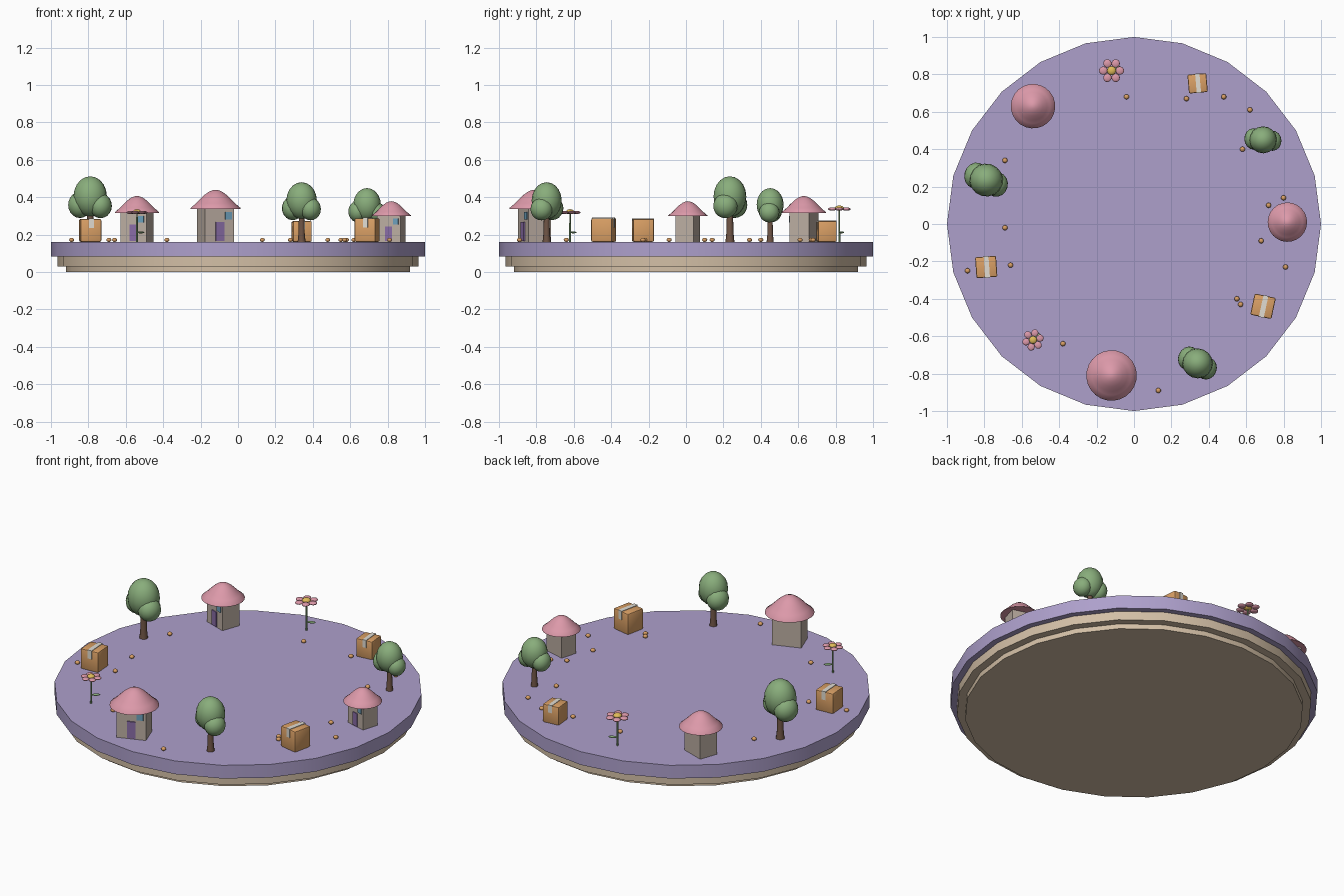
import bpy, bmesh
from math import sin, cos, pi, radians
from mathutils import Matrix, Vector

if "Cube" in bpy.data.objects:
    bpy.data.objects.remove(bpy.data.objects["Cube"])

GROUND = 0.162


def material(name, rgb):
    m = bpy.data.materials.new(name)
    m.diffuse_color = (*rgb, 1)
    m.use_nodes = True
    m.node_tree.nodes["Principled BSDF"].inputs["Base Color"].default_value = m.diffuse_color
    return m


LILAC = material("lilac", (0.42, 0.35, 0.60))
TAN = material("tan", (0.65, 0.52, 0.38))
WALL = material("wall", (0.50, 0.42, 0.36))
PINK = material("pink", (0.72, 0.32, 0.40))
GREEN = material("green", (0.25, 0.42, 0.20))
BROWN = material("brown", (0.16, 0.09, 0.06))
ORANGE = material("orange", (0.70, 0.35, 0.13))
WHITE = material("tape_white", (0.75, 0.72, 0.65))
PURPLE = material("door_purple", (0.25, 0.15, 0.38))
BLUE = material("window_blue", (0.15, 0.35, 0.50))
YELLOW = material("yellow", (0.75, 0.50, 0.10))


def finish(name, bm, mat, frame, angle=40):
    bmesh.ops.recalc_face_normals(bm, faces=bm.faces)
    me = bpy.data.meshes.new(name)
    bm.to_mesh(me)
    bm.free()
    me.materials.append(mat)
    ob = bpy.data.objects.new(name, me)
    bpy.context.collection.objects.link(ob)
    ob.matrix_world = frame
    bpy.context.view_layer.objects.active = ob
    ob.select_set(True)
    bpy.ops.object.shade_smooth_by_angle(angle=radians(angle))
    ob.select_set(False)
    return ob


def lathe(name, profile, sides, mat, frame=Matrix(), angle=40):
    """Revolve (radius, z) points round z; ends are capped."""
    bm = bmesh.new()
    rings = []
    for r, z in profile:
        if r == 0:
            rings.append([bm.verts.new((0, 0, z))] * sides)
        else:
            rings.append([bm.verts.new((r * cos(2 * pi * i / sides), r * sin(2 * pi * i / sides), z))
                          for i in range(sides)])
    for a, b in zip(rings, rings[1:]):
        for i in range(sides):
            j = (i + 1) % sides
            bm.faces.new(list(dict.fromkeys((a[i], a[j], b[j], b[i]))))
    for (r, z), ring in ((profile[0], rings[0]), (profile[-1], rings[-1])):
        if r:
            bm.faces.new(ring)
    return finish(name, bm, mat, frame, angle)


def box(name, size, centre, mat, frame, bevel=0):
    bm = bmesh.new()
    bmesh.ops.create_cube(bm, size=1, matrix=Matrix.Translation(centre) @ Matrix.Diagonal((*size, 1)))
    if bevel:
        bmesh.ops.bevel(bm, geom=bm.edges[:], offset=bevel, segments=2, profile=0.5, affect='EDGES')
    return finish(name, bm, mat, frame)


def balls(name, items, mat, frame, u=16, v=10):
    """items: (centre, radii, turn about z)"""
    bm = bmesh.new()
    for c, r, turn in items:
        m = Matrix.Translation(c) @ Matrix.Rotation(turn, 4, 'Z') @ Matrix.Diagonal((*r, 1))
        bmesh.ops.create_uvsphere(bm, u_segments=u, v_segments=v, radius=1, matrix=m)
    return finish(name, bm, mat, frame, 80)


def place(x, y, turn=0, s=1):
    return (Matrix.Translation((x, y, GROUND)) @ Matrix.Rotation(radians(turn), 4, 'Z')
            @ Matrix.Scale(s, 4))


# Stepped round base
lathe("base_foot", [(0.92, 0), (0.92, 0.035)], 24, TAN)
lathe("base_ring", [(0.965, 0.03), (0.965, 0.09)], 24, TAN)
lathe("base_top", [(1, 0.083), (1, GROUND)], 24, LILAC)


# Cottages: walls, flared roof, door and window on the front
def house(x, y, turn, s):
    f = place(x, y, turn, s)
    w, d = 0.165, 0.128
    box("house_walls", (w, d, 0.19), (0, 0, 0.095), WALL, f)
    lathe("house_roof", [(0, 0.176), (0.135, 0.176), (0.134, 0.181), (0.105, 0.205), (0.085, 0.226),
                         (0.06, 0.25), (0.035, 0.268), (0.015, 0.276), (0, 0.278)], 24, PINK, f)
    box("house_door", (0.048, 0.012, 0.1), (0, -d / 2, 0.055), PURPLE, f)
    box("house_window", (0.038, 0.012, 0.04), (0.049, -d / 2, 0.138), BLUE, f)


house(-0.12, -0.81, 20, 1)
house(-0.54, 0.63, -19.5, 0.88)
house(0.82, 0.01, -16, 0.78)


# Trees: flared trunk, three leafy blobs
def tree(x, y, turn, s):
    f = place(x, y, turn, s)
    lathe("tree_trunk", [(0.024, 0), (0.019, 0.05), (0.016, 0.17)], 10, BROWN, f)
    balls("tree_leaves", [((0, 0, 0.242), (0.09, 0.088, 0.108), 0),
                          ((-0.06, 0.008, 0.197), (0.062, 0.07, 0.07), 0),
                          ((0.06, -0.008, 0.192), (0.06, 0.066, 0.066), 0)], GREEN, f)


tree(-0.79, 0.235, -16, 1)
tree(0.34, -0.745, -22, 0.91)
tree(0.69, 0.45, 2, 0.82)


# Parcels with a strip of tape folded over front and back
def parcel(x, y, turn, s):
    f = place(x, y, turn, s)
    w, h = 0.112, 0.122
    box("parcel", (w, w, h), (0, 0, h / 2), ORANGE, f, 0.008)
    box("parcel_tape", (0.026, w + 0.004, 0.004), (0.003, 0, h + 0.001), WHITE, f)
    for side in (-1, 1):
        box("parcel_tape_end", (0.026, 0.004, 0.05), (0.003, side * w / 2, h - 0.023), WHITE, f)


parcel(-0.79, -0.23, 4, 1)
parcel(0.69, -0.44, -12, 1.03)
parcel(0.34, 0.752, 5, 0.9)


# Flowers: stem, leaf, six petals round a yellow middle
def flower(x, y, turn, s, top):
    f = place(x, y, turn)
    lathe("flower_stem", [(0.005, 0), (0.004, top)], 8, GREEN, f)
    balls("flower_leaf", [((0.024, 0.012, 0.05), (0.024, 0.011, 0.005), 0.4)], GREEN, f)
    balls("flower_petals", [((0.044 * s * cos(i * pi / 3), 0.044 * s * sin(i * pi / 3), top),
                             (0.023 * s, 0.022 * s, 0.009 * s), i * pi / 3) for i in range(6)], PINK, f)
    balls("flower_middle", [((0, 0, top + 0.005), (0.024 * s, 0.024 * s, 0.014 * s), 0)], YELLOW, f)


flower(-0.12, 0.82, 0, 1, 0.175)
flower(-0.54, -0.62, 15, 0.87, 0.157)

# Scattered pebbles
PEBBLES = [(-0.04, 0.68), (0.28, 0.67), (0.48, 0.68), (0.62, 0.61), (0.58, 0.40), (0.80, 0.14),
           (0.72, 0.10), (0.68, -0.09), (0.81, -0.23), (0.55, -0.40), (0.57, -0.43), (0.13, -0.89),
           (-0.38, -0.64), (-0.66, -0.22), (-0.89, -0.25), (-0.69, -0.02), (-0.69, 0.34)]
balls("pebbles", [((x, y, GROUND + 0.01), (0.014, 0.014, 0.011), 0) for x, y in PEBBLES],
      ORANGE, Matrix(), 10, 6)
